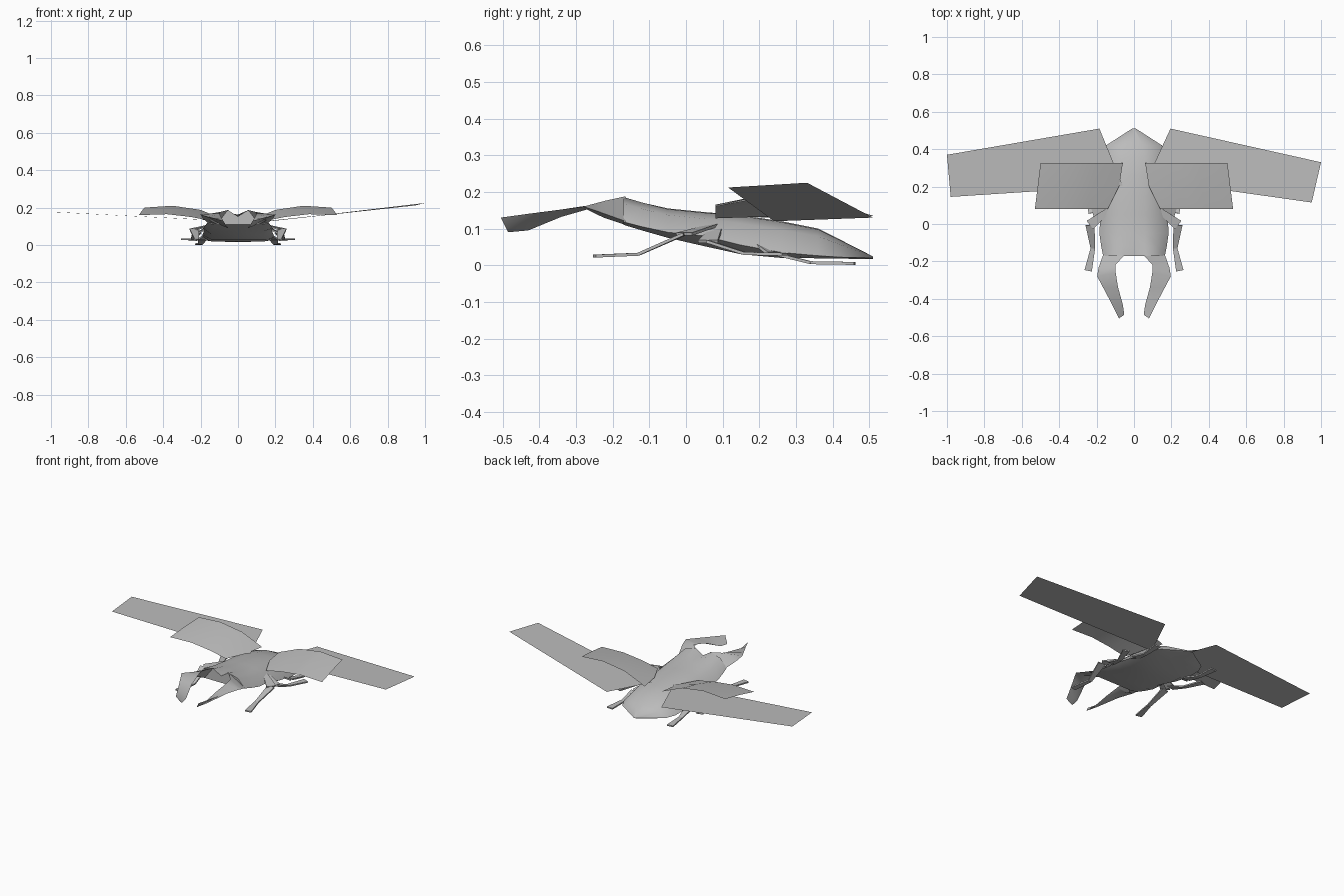
import bpy, bmesh, math
from mathutils import Vector

cube = bpy.data.objects.get("Cube")
if cube:
    bpy.data.objects.remove(cube, do_unlink=True)

grey = bpy.data.materials.new("plain_grey")
grey.use_nodes = True
grey.diffuse_color = (0.5, 0.5, 0.5, 1)
grey.node_tree.nodes["Principled BSDF"].inputs["Base Color"].default_value = (0.5, 0.5, 0.5, 1)


def loft(name, rows, closed=False, caps=False, smooth=60):
    """Skin a list of equal-length point rows."""
    bm = bmesh.new()
    grid = [[bm.verts.new(p) for p in row] for row in rows]
    n = len(rows[0])
    for a, b in zip(grid, grid[1:]):
        for i in range(n if closed else n - 1):
            j = (i + 1) % n
            bm.faces.new((a[i], a[j], b[j], b[i]))
    if caps:
        bm.faces.new(grid[0])
        bm.faces.new(grid[-1])
    bmesh.ops.recalc_face_normals(bm, faces=bm.faces)
    if not closed and sum(f.normal.z for f in bm.faces) < 0:
        bmesh.ops.reverse_faces(bm, faces=bm.faces)
    mesh = bpy.data.meshes.new(name)
    bm.to_mesh(mesh)
    bm.free()
    mesh.materials.append(grey)
    obj = bpy.data.objects.new(name, mesh)
    bpy.context.collection.objects.link(obj)
    bpy.ops.object.select_all(action='DESELECT')
    obj.select_set(True)
    bpy.context.view_layer.objects.active = obj
    bpy.ops.object.shade_smooth_by_angle(angle=math.radians(smooth))
    return obj


def flip(rows, s):
    return [[(s * x, y, z) for x, y, z in row] for row in rows]


# Body: y, half width, top, rim, bottom, dip along the middle
stations = [
    (0.51, 0.01, 0.024, 0.02, 0.017, 0),
    (0.42, 0.15, 0.07, 0.022, 0.018, 0),
    (0.36, 0.18, 0.10, 0.026, 0.019, 0),
    (0.26, 0.19, 0.12, 0.035, 0.02, 0),
    (0.15, 0.19, 0.137, 0.055, 0.03, 0),
    (0.05, 0.18, 0.145, 0.08, 0.052, 0),
    (-0.05, 0.185, 0.155, 0.09, 0.075, 0),
    (-0.12, 0.175, 0.173, 0.105, 0.095, 0.01),
    (-0.17, 0.165, 0.188, 0.118, 0.11, 0.035),
]
body = []
for y, w, t, r, b, dip in stations:
    half = [(0.32 * w, t - 0.03 * (t - r)), (0.72 * w, t - 0.28 * (t - r)),
            (w, r), (0.75 * w, b)]
    body.append([(0, y, t - dip)] + [(x, y, z) for x, z in half] + [(0, y, b)]
                + [(-x, y, z) for x, z in reversed(half)])
loft("body", body, closed=True, caps=True)

# Mandibles: inner, outer and lower edge at each station
mandible = [
    [(0.05, -0.165, 0.188), (0.165, -0.165, 0.12), (0.11, -0.165, 0.11)],
    [(0.10, -0.22, 0.176), (0.19, -0.235, 0.145), (0.15, -0.225, 0.13)],
    [(0.098, -0.26, 0.164), (0.197, -0.28, 0.16), (0.15, -0.27, 0.152)],
    [(0.085, -0.34, 0.14), (0.165, -0.34, 0.152), (0.12, -0.34, 0.132)],
    [(0.06, -0.43, 0.095), (0.12, -0.425, 0.141), (0.085, -0.43, 0.103)],
    [(0.052, -0.485, 0.09), (0.08, -0.505, 0.13), (0.062, -0.49, 0.1)],
]

# Wing covers: rear edge, middle and front edge
cover = [
    [(0.06, 0.325, 0.13), (0.2, 0.325, 0.188), (0.35, 0.325, 0.21), (0.5, 0.325, 0.2)],
    [(0.08, 0.2, 0.132), (0.215, 0.2, 0.17), (0.36, 0.2, 0.19), (0.515, 0.2, 0.182)],
    [(0.14, 0.08, 0.128), (0.25, 0.08, 0.15), (0.38, 0.08, 0.165), (0.53, 0.08, 0.16)],
]

# Flight wings: the two are spread slightly differently
wings = {
    "left": [[(0.195, 0.51, 0.13), (1.0, 0.33, 0.225)],
             [(0.07, 0.24, 0.12), (0.95, 0.115, 0.212)]],
    "right": [[(-0.185, 0.51, 0.135), (-1.0, 0.37, 0.178)],
              [(-0.06, 0.205, 0.13), (-0.98, 0.145, 0.176)]],
}

# Legs: joint positions from hip to toe
legs = {
    "front": [(0.13, 0.08, 0.11), (0.235, -0.005, 0.085), (0.22, -0.13, 0.03), (0.245, -0.25, 0.025)],
    "middle": [(0.12, 0.09, 0.11), (0.22, 0.06, 0.065), (0.24, 0.16, 0.032), (0.285, 0.27, 0.03)],
    "rear": [(0.12, 0.15, 0.09), (0.19, 0.24, 0.032), (0.2, 0.34, 0.007), (0.21, 0.46, 0.005)],
}


def leg_segment(name, a, b, w0, w1):
    """Flat tapered plate between two joints."""
    a, b = Vector(a), Vector(b)
    side = (b - a).cross(Vector((0, 0, 1))).normalized()
    up = side.cross(b - a).normalized() * 0.004
    rows = [[p + side * w + up, p - side * w + up, p - side * w - up, p + side * w - up]
            for p, w in ((a, w0), (b, w1))]
    loft(name, rows, closed=True, caps=True, smooth=20)


for side, s in (("left", 1), ("right", -1)):
    loft(side + "_mandible", flip(mandible, s), closed=True, caps=True, smooth=40)
    loft(side + "_wing_cover", flip(cover, s))
    loft(side + "_flight_wing", wings[side])
    for leg, joints in legs.items():
        joints = [(s * x, y, z) for x, y, z in joints]
        for part, i, w0, w1 in (("thigh", 0, 0.012, 0.028), ("shin", 1, 0.024, 0.012),
                                ("foot", 2, 0.012, 0.02)):
            leg_segment(f"{side}_{leg}_{part}", joints[i], joints[i + 1], w0, w1)
